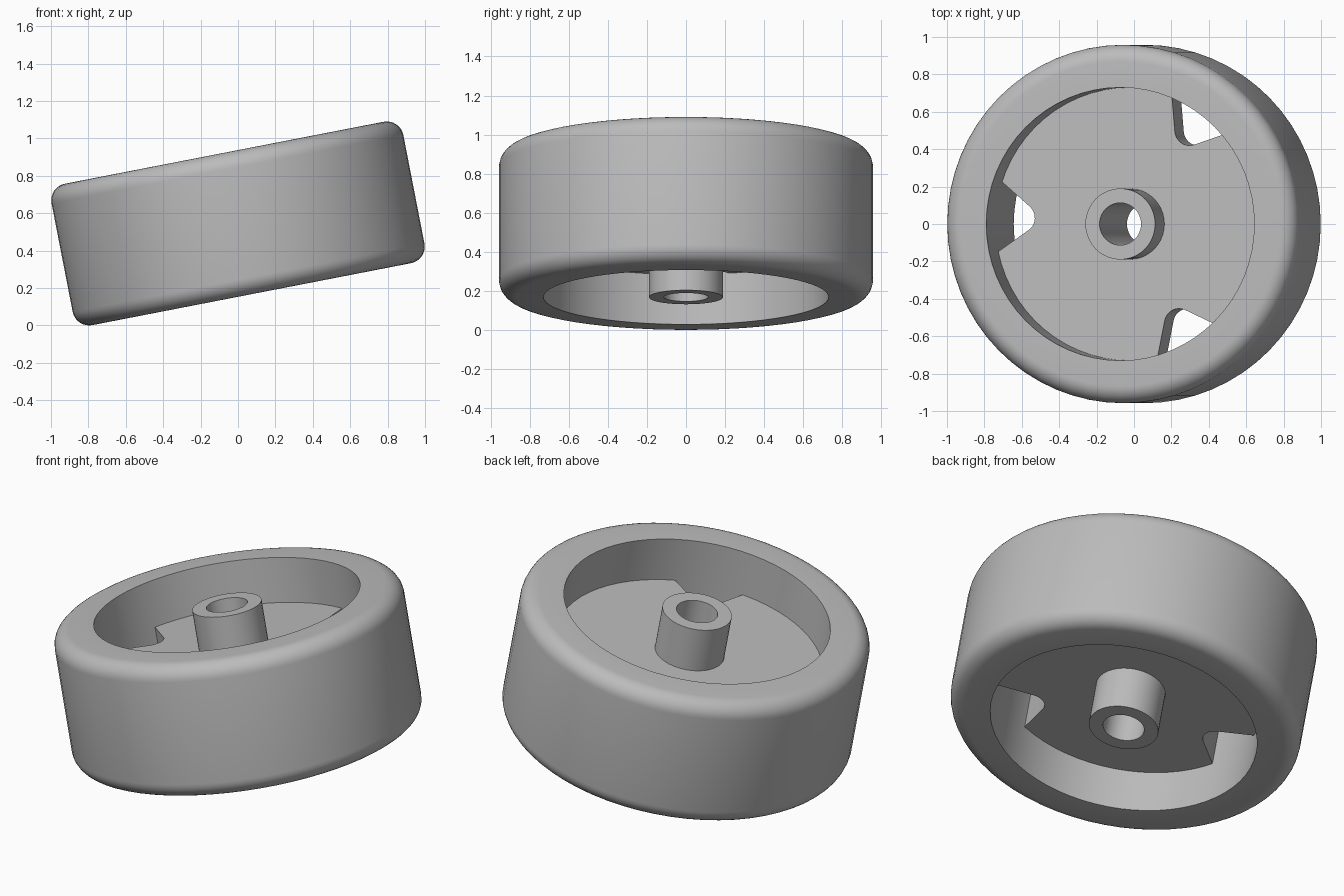
import bpy
import bmesh
from math import sin, cos, tan, pi, radians
from mathutils import Vector, Matrix

if "Cube" in bpy.data.objects:
    bpy.data.objects.remove(bpy.data.objects["Cube"], do_unlink=True)

RADIUS, HALF_WIDTH, ROUND = 0.958, 0.385, 0.09
INNER, WEB_HALF = 0.73, 0.125
HUB, BORE = 0.19, 0.113
PLACE = Matrix.Translation((0, 0, 0.545)) @ Matrix.Rotation(radians(-11), 4, "Y")

grey = bpy.data.materials.new("plain grey")
grey.use_nodes = True
colour = (0.5, 0.5, 0.5, 1)
grey.diffuse_color = colour
grey.node_tree.nodes["Principled BSDF"].inputs["Base Color"].default_value = colour


def add_object(name, bm):
    bmesh.ops.recalc_face_normals(bm, faces=bm.faces)
    mesh = bpy.data.meshes.new(name)
    bm.to_mesh(mesh)
    bm.free()
    mesh.materials.append(grey)
    obj = bpy.data.objects.new(name, mesh)
    bpy.context.collection.objects.link(obj)
    obj.matrix_world = PLACE
    return obj


def lathe(name, profile, steps):
    """Turn a closed (radius, height) profile about the axle."""
    bm = bmesh.new()
    verts = [bm.verts.new((r, 0, z)) for r, z in profile]
    edges = [bm.edges.new((v, verts[i - 1])) for i, v in enumerate(verts)]
    bmesh.ops.spin(bm, geom=verts + edges, cent=(0, 0, 0), axis=(0, 0, 1),
                   angle=2 * pi, steps=steps, use_merge=True)
    bmesh.ops.remove_doubles(bm, verts=bm.verts, dist=1e-5)
    return add_object(name, bm)


def smooth(obj):
    bpy.ops.object.select_all(action="DESELECT")
    obj.select_set(True)
    bpy.context.view_layer.objects.active = obj
    bpy.ops.object.shade_smooth_by_angle(angle=radians(30))


# Tyre ring with rounded outer shoulders and sharp inner edges
profile = [(INNER, -HALF_WIDTH)]
for side in (-1, 1):
    for i in range(9):
        a = side * (pi / 2 * i / 8) if side > 0 else -pi / 2 * (1 - i / 8)
        profile.append((RADIUS - ROUND + ROUND * cos(a),
                        side * (HALF_WIDTH - ROUND) + ROUND * sin(a)))
profile.append((INNER, HALF_WIDTH))
tyre = lathe("tyre_ring", profile, 64)

# Hub tube, flush with both sides of the tyre
hub = lathe("hub", [(BORE, -HALF_WIDTH), (HUB, -HALF_WIDTH),
                    (HUB, HALF_WIDTH), (BORE, HALF_WIDTH)], 40)

# Web disc, overlapping slightly into hub and tyre
web = lathe("web_disc", [(0.15, -WEB_HALF), (0.75, -WEB_HALF),
                         (0.75, WEB_HALF), (0.15, WEB_HALF)], 64)

# Three V-shaped notches with rounded tips
half_angle, tip_radius, apex = radians(38), 0.08, 0.467
centre = apex + tip_radius / sin(half_angle)
reach = (0.85 - apex) * tan(half_angle)
outline = [(0.85, reach)]
for i in range(11):
    a = pi / 2 + half_angle + (pi - 2 * half_angle) * i / 10
    outline.append((centre + tip_radius * cos(a), tip_radius * sin(a)))
outline.append((0.85, -reach))

bm = bmesh.new()
for k in range(3):
    turn = Matrix.Rotation(radians(56.85 + 120 * k), 4, "Z")
    face = bm.faces.new([bm.verts.new(turn @ Vector((x, y, -0.3)))
                         for x, y in outline])
    grown = bmesh.ops.extrude_face_region(bm, geom=[face])["geom"]
    bmesh.ops.translate(bm, vec=(0, 0, 0.6),
                        verts=[g for g in grown if isinstance(g, bmesh.types.BMVert)])
cutter = add_object("notch_cutter", bm)
cutter.hide_render = True

notches = web.modifiers.new("notches", "BOOLEAN")
notches.operation = "DIFFERENCE"
notches.solver = "EXACT"
notches.object = cutter
bpy.context.view_layer.update()
bpy.context.view_layer.objects.active = web
bpy.ops.object.modifier_apply(modifier=notches.name)
bpy.data.objects.remove(cutter, do_unlink=True)

for part in (tyre, hub, web):
    smooth(part)
